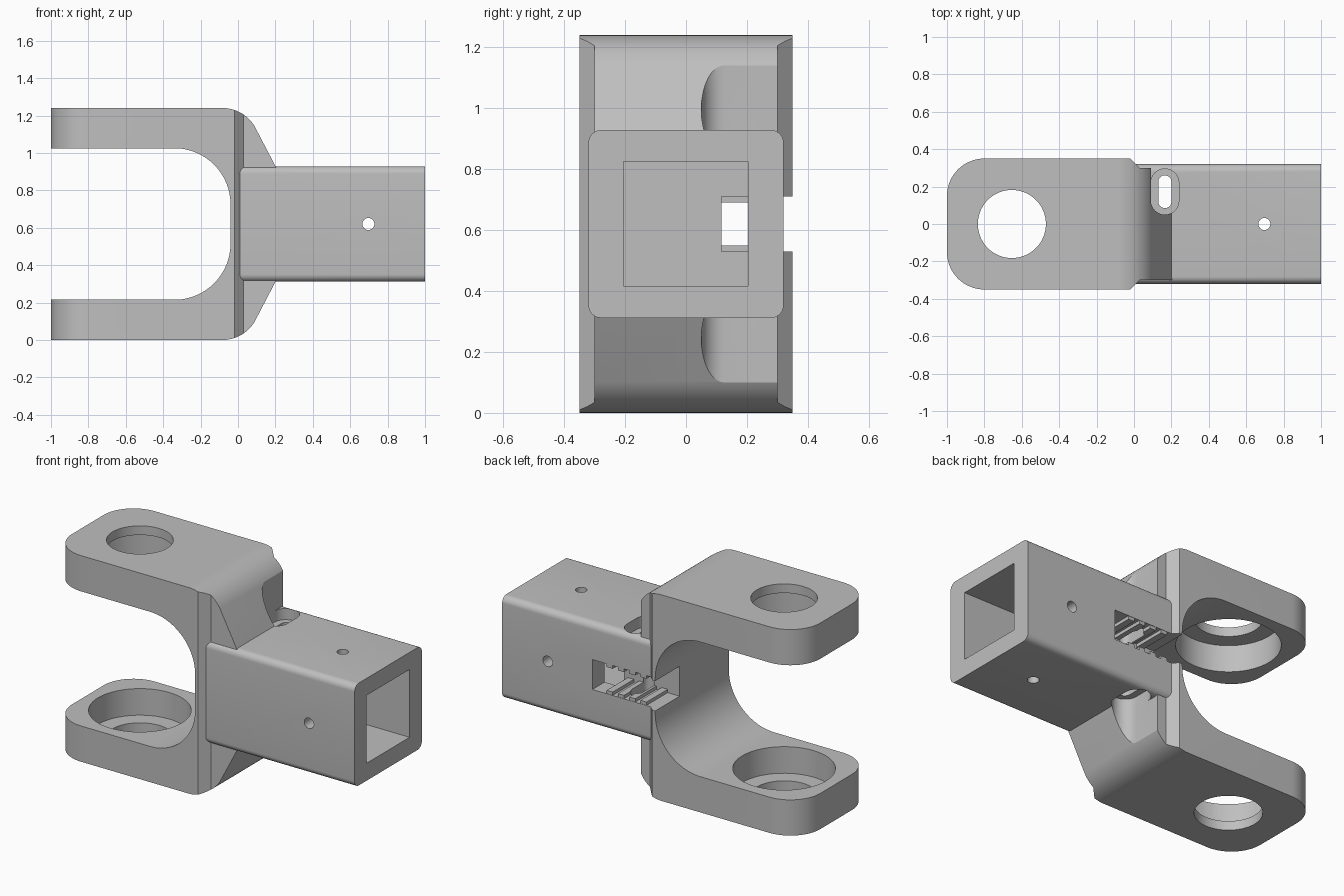
import bpy, bmesh
from math import sin, cos, pi, radians
from mathutils import Vector

cube = bpy.data.objects.get("Cube")
if cube:
    bpy.data.objects.remove(cube, do_unlink=True)

grey = bpy.data.materials.new("plain grey")
grey.use_nodes = True
grey.diffuse_color = (0.52, 0.52, 0.52, 1)
grey.node_tree.nodes["Principled BSDF"].inputs["Base Color"].default_value = grey.diffuse_color

MID = 0.62      # height of the symmetry plane
TOP = 2 * MID   # overall height


def arc(cx, cy, r, start, end, steps=16):
    angles = [radians(start + (end - start) * i / steps) for i in range(steps + 1)]
    return [(cx + r * cos(a), cy + r * sin(a)) for a in angles]


def rounded_rect(x0, x1, y0, y1, r, steps=8):
    return (arc(x1 - r, y1 - r, r, 0, 90, steps) + arc(x0 + r, y1 - r, r, 90, 180, steps)
            + arc(x0 + r, y0 + r, r, 180, 270, steps) + arc(x1 - r, y0 + r, r, 270, 360, steps))


def prism(name, points, axis, low, high):
    """Extrude a 2D outline along one axis."""
    place = {"X": lambda a, b, h: (h, a, b),
             "Y": lambda a, b, h: (a, h, b),
             "Z": lambda a, b, h: (a, b, h)}[axis]
    bm = bmesh.new()
    face = bm.faces.new([bm.verts.new(place(a, b, low)) for a, b in points])
    new = bmesh.ops.extrude_face_region(bm, geom=[face])["geom"]
    shift = Vector(place(0, 0, high - low))
    bmesh.ops.translate(bm, vec=shift, verts=[v for v in new if isinstance(v, bmesh.types.BMVert)])
    bmesh.ops.remove_doubles(bm, verts=bm.verts, dist=1e-5)
    bmesh.ops.recalc_face_normals(bm, faces=bm.faces)
    mesh = bpy.data.meshes.new(name)
    bm.to_mesh(mesh)
    bm.free()
    mesh.materials.append(grey)
    obj = bpy.data.objects.new(name, mesh)
    bpy.context.collection.objects.link(obj)
    return obj


def box(name, x0, x1, y0, y1, z0, z1):
    return prism(name, [(x0, y0), (x1, y0), (x1, y1), (x0, y1)], "Z", z0, z1)


def combine(target, tool, operation):
    """Apply a boolean and discard the tool."""
    tool.hide_render = True
    mod = target.modifiers.new("boolean", "BOOLEAN")
    mod.object, mod.operation, mod.solver = tool, operation, "EXACT"
    bpy.ops.object.select_all(action="DESELECT")
    bpy.context.view_layer.objects.active = target
    target.select_set(True)
    bpy.ops.object.modifier_apply(modifier=mod.name)
    bpy.data.objects.remove(tool, do_unlink=True)


def flipped(points):
    return [(x, TOP - z) for x, z in reversed(points)]


# Fork side profile: upper half, then its reflection
upper = ([(0.205, 0.92)] + arc(-0.083, TOP - 0.2, 0.2, 30, 90)
         + [(-1, TOP), (-1, 1.025)] + arc(-0.34, 0.725, 0.3, 90, 0, 24))
fork = prism("clevis_bracket", upper + flipped(upper), "Y", -0.5, 0.5)

# Fork plan outline: rounded tips and a chamfered step to the narrower web
plan = ([(0.4, -0.3), (0.4, 0.3), (0.03, 0.3), (-0.02, 0.35)]
        + arc(-0.8, 0.15, 0.2, 90, 180) + arc(-0.8, -0.15, 0.2, 180, 270)
        + [(-0.02, -0.35), (0.03, -0.3)])
combine(fork, prism("plan_cutter", plan, "Z", -0.2, 1.5), "INTERSECT")

# Relief in the webs above and below the clamp slots, open to the back
relief = arc(0.165, 0.125, 0.075, 180, 360) + [(0.24, 0.5), (0.09, 0.5)]
for low, high in ((-0.2, 0.4), (0.85, 1.5)):
    combine(fork, prism("relief_cutter", relief, "Z", low, high), "DIFFERENCE")

# Square tube with its open pocket
tube = prism("square_tube", rounded_rect(-0.32, 0.32, 0.312, 0.928, 0.04), "X", 0, 1)
combine(fork, tube, "UNION")
combine(fork, box("pocket_cutter", 0.33, 1.2, -0.205, 0.203, 0.417, 0.825), "DIFFERENCE")

# Belt slot open to the back, with teeth on its floor and ceiling
combine(fork, box("belt_slot_cutter", -0.2, 0.4, 0.117, 0.5, 0.53, 0.71), "DIFFERENCE")
for i in range(4):
    x = 0.04 + 0.075 * i
    for z in (0.53, 0.71):
        tooth = box("belt_tooth", x, x + 0.04, 0.1, 0.318, z - 0.02, z + 0.02)
        combine(fork, tooth, "UNION")

# Clamp slots with counterbores on the top and bottom of the tube
combine(fork, prism("clamp_slot_cutter", rounded_rect(0.13, 0.2, 0.085, 0.26, 0.035), "Z", 0.2, 1.05),
        "DIFFERENCE")
for low, high in ((0.2, 0.38), (0.86, 1.05)):
    combine(fork, prism("counterbore_cutter", rounded_rect(0.09, 0.24, 0.05, 0.295, 0.075), "Z", low, high),
            "DIFFERENCE")

# Cross pin holes through the tube
combine(fork, prism("pin_cutter", arc(0.697, 0, 0.032, 0, 360, 24), "Z", 0.2, 1.1), "DIFFERENCE")
combine(fork, prism("pin_cutter", arc(0.697, MID, 0.032, 0, 360, 24), "Y", -0.5, 0.5), "DIFFERENCE")

# Arm holes, with bearing seats on the inner faces
combine(fork, prism("arm_hole_cutter", arc(-0.653, 0, 0.182, 0, 360, 64), "Z", -0.2, 1.5), "DIFFERENCE")
combine(fork, prism("bearing_seat_cutter", arc(-0.653, 0, 0.28, 0, 360, 64), "Z", 0.055, TOP - 0.055),
        "DIFFERENCE")

bpy.ops.object.select_all(action="DESELECT")
fork.select_set(True)
bpy.context.view_layer.objects.active = fork
bpy.ops.object.shade_smooth_by_angle(angle=radians(25))
